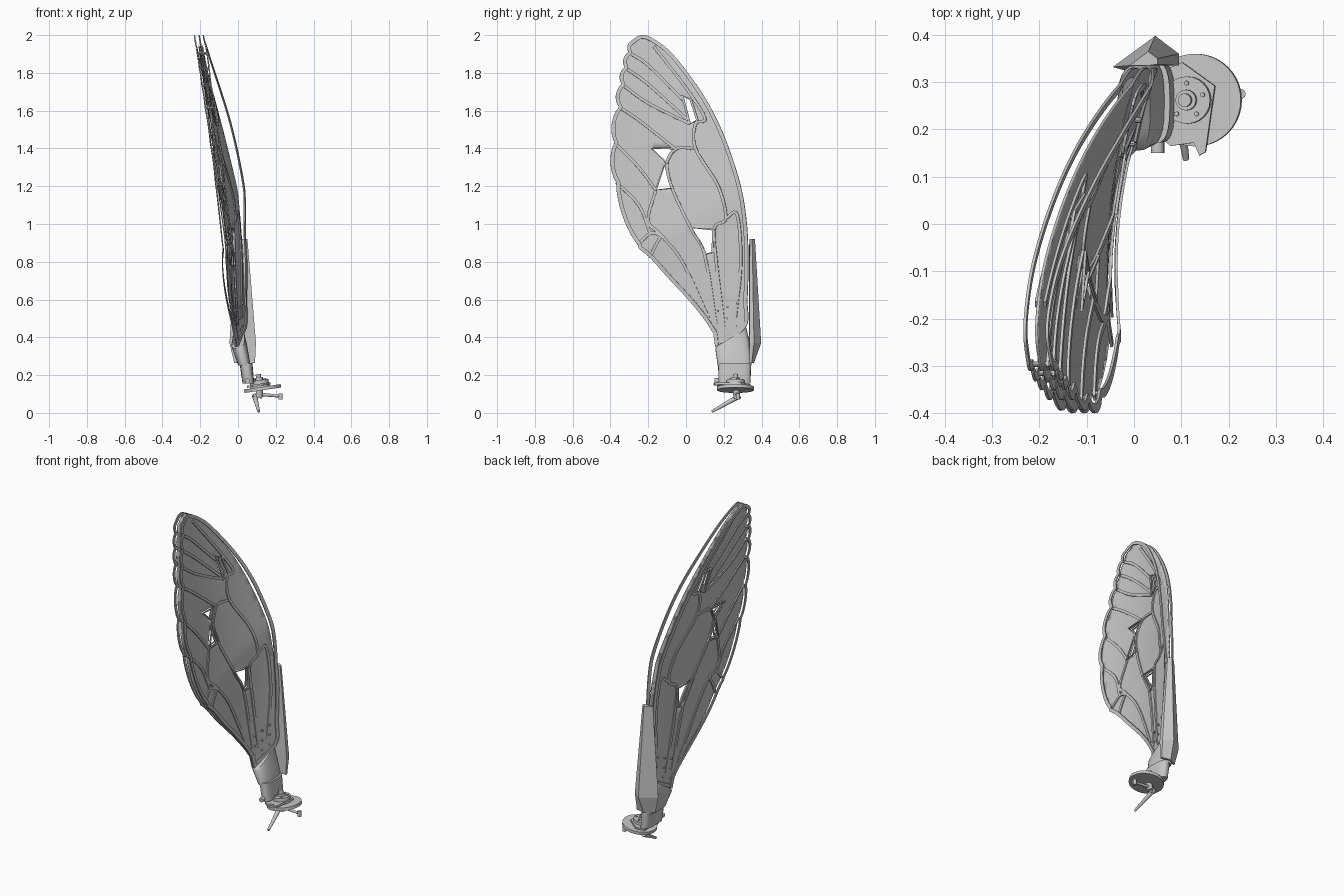
import bpy, bmesh, math
from mathutils import Vector, Matrix
from mathutils.geometry import delaunay_2d_cdt

cube = bpy.data.objects.get("Cube")
if cube:
    bpy.data.objects.remove(cube, do_unlink=True)

grey = bpy.data.materials.new("plain_grey")
grey.use_nodes = True
shade = (0.57, 0.57, 0.57, 1)
grey.diffuse_color = shade
grey.node_tree.nodes["Principled BSDF"].inputs["Base Color"].default_value = shade


def make(name, verts, faces, thick=0, smooth=False):
    """Mesh object from points and faces, optionally given a thickness."""
    mesh = bpy.data.meshes.new(name)
    mesh.from_pydata([tuple(v) for v in verts], [], faces)
    bm = bmesh.new()
    bm.from_mesh(mesh)
    bmesh.ops.recalc_face_normals(bm, faces=bm.faces[:])
    bm.to_mesh(mesh)
    bm.free()
    mesh.materials.append(grey)
    obj = bpy.data.objects.new(name, mesh)
    bpy.context.collection.objects.link(obj)
    if thick:
        mod = obj.modifiers.new("thickness", "SOLIDIFY")
        mod.thickness, mod.offset = thick, 0
    if smooth:
        bpy.ops.object.select_all(action="DESELECT")
        obj.select_set(True)
        bpy.context.view_layer.objects.active = obj
        bpy.ops.object.shade_smooth_by_angle(angle=math.radians(35))
    return obj


def loft(name, rings, smooth=False):
    """Closed solid through rings with equal point counts."""
    n = len(rings[0])
    faces = [(r * n + i, r * n + (i + 1) % n, (r + 1) * n + (i + 1) % n, (r + 1) * n + i)
             for r in range(len(rings) - 1) for i in range(n)]
    last = (len(rings) - 1) * n
    faces += [tuple(range(n)), tuple(range(last, last + n))]
    return make(name, [p for ring in rings for p in ring], faces, smooth=smooth)


def rod(name, start, end, r1, r2=None, sides=16):
    """Cylinder or cone between two points."""
    a, b = Vector(start), Vector(end)
    turn = (b - a).to_track_quat("Z", "Y")
    circle = [Vector((math.cos(t), math.sin(t), 0))
              for t in (math.tau * i / sides for i in range(sides))]
    return loft(name, [[c + turn @ (p * r) for p in circle]
                       for c, r in ((a, r1), (b, r2 or r1))], smooth=True)


def spline(points, steps=6):
    """Smooth open path through 2D points."""
    p = [Vector(q) for q in points]
    p = [p[0] * 2 - p[1]] + p + [p[-1] * 2 - p[-2]]
    out = []
    for a, b, c, d in zip(p, p[1:], p[2:], p[3:]):
        for i in range(steps):
            t = i / steps
            out.append(0.5 * (2 * b + (c - a) * t + (2 * a - 5 * b + 4 * c - d) * t * t
                              + (3 * b - a - 3 * c + d) * t ** 3))
    return out + [p[-2]]


def clamp(v):
    return max(0, min(1, v))


def surf(p, off=0.0):
    """Place a wing point (y, z) on the leaning, cambered wing surface."""
    y, z = p
    root = clamp((1 + 0.6 * y - z) / (0.6 + 0.6 * y))
    spread = max(0.3, clamp((z - 0.3) / 0.5))
    return Vector((0.08 + 0.15 * y + 0.35 * y * y - 0.135 * z - 0.07 * root + off * spread, y, z))


def bowed(p):
    """Offset of the left rim, which bows away along the leading edge."""
    lead = 0.33 - 0.55 * (p.y - 1) ** 2
    near = clamp(1 - (lead - p.x) / 0.35)
    return 0.022 + 0.032 * near * math.sin(math.pi * clamp((p.y - 0.95) / 1.05))


def inside(p, poly):
    hit = False
    for a, b in zip(poly, poly[1:] + poly[:1]):
        if (a.y > p.y) != (b.y > p.y) and p.x < (b.x - a.x) * (p.y - a.y) / (b.y - a.y) + a.x:
            hit = not hit
    return hit


def ribbon(name, path, lo, hi, off, closed=False):
    """Flat strip along a path; off gives its distance from the membrane."""
    n, verts = len(path), []
    for i, p in enumerate(path):
        before = path[i - 1] if i or closed else p
        after = path[(i + 1) % n] if closed or i < n - 1 else p
        d = (after - before).normalized()
        side = Vector((-d.y, d.x))
        verts += [surf(p + side * lo, off(p)), surf(p + side * hi, off(p))]
    faces = []
    for i in range(n if closed else n - 1):
        j = (i + 1) % n
        faces.append((2 * i, 2 * j, 2 * j + 1, 2 * i + 1))
    return make(name, verts, faces, 0.006)


# Wing outline: leading edge, scalloped trailing edge, lower edge
outline = spline([(.155, .35), (.315, .45), (.325, .6), (.33, .8), (.322, 1), (.29, 1.2), (.22, 1.42),
                  (.14, 1.6), (.04, 1.76), (-.08, 1.91), (-.18, 1.985), (-.24, 2), (-.29, 1.97)])
notches = [Vector(q) for q in ((-.29, 1.97), (-.305, 1.91), (-.325, 1.83), (-.34, 1.74),
                               (-.355, 1.62), (-.378, 1.43), (-.368, 1.22), (-.255, .89))]
for a, b in zip(notches, notches[1:]):
    d = b - a
    out = Vector((d.y, -d.x)).normalized()
    bulge = min(0.027, d.length * 0.2)
    outline += [a.lerp(b, t / 8) + out * bulge * math.sin(math.pi * t / 8) ** 0.7 for t in range(1, 8)]
    outline.append(b)
outline += spline([(-.25, .87), (-.19, .82), (-.1, .72), (.02, .59), (.1, .49), (.145, .42)])

# Openings through all layers
holes = [[Vector(q) for q in h] for h in (
    [(-.02, 1.68), (.025, 1.66), (.06, 1.55), (.02, 1.53)],
    [(-.18, 1.4), (-.06, 1.4), (-.1, 1.32)],
    [(-.115, 1.31), (-.07, 1.19), (-.16, 1.18)],
    [(.025, .98), (.145, .97), (.14, .85), (.105, .84)])]

# Membrane sheet
loops = [outline] + holes
points, edges = [], []
for loop in loops:
    base, n = len(points), len(loop)
    points += loop
    edges += [(base + i, base + (i + 1) % n) for i in range(n)]
for i in range(-12, 12):
    for j in range(10, 58):
        p = Vector((i * 0.035, j * 0.035))
        if inside(p, outline) and not any(inside(p, h) for h in holes):
            points.append(p)
flat, _, tris, *_ = delaunay_2d_cdt(points, edges, [], 0, 1e-5)
kept = []
for t in tris:
    mid = sum((flat[i] for i in t), Vector((0, 0))) / 3
    if inside(mid, outline) and not any(inside(mid, h) for h in holes):
        kept.append(tuple(t))
make("membrane", [surf(p) for p in flat], kept, 0.006, smooth=True)

# Floating rims on both sides, with veins and opening borders close to the membrane
veins = [
    [(.2, .46), (.16, .8), (.15, .98), (.21, 1.03), (.17, 1.2), (.05, 1.4), (.05, 1.53),
     (.1, 1.56), (.0, 1.72), (-.17, 1.94)],
    [(.16, .46), (.1, .83), (.03, .97), (-.07, 1.18), (-.1, 1.32), (-.05, 1.4), (.04, 1.4)],
    [(.26, .5), (.29, .8), (.27, 1.05), (.21, 1.03)],
    [(-.305, 1.91), (-.2, 1.84), (-.02, 1.66)],
    [(-.325, 1.83), (-.2, 1.74), (.01, 1.55)],
    [(-.34, 1.74), (-.2, 1.64), (.02, 1.53)],
    [(-.355, 1.62), (-.25, 1.55), (-.06, 1.4)],
    [(-.378, 1.43), (-.25, 1.3), (-.16, 1.18)],
    [(-.368, 1.22), (-.25, 1.1), (-.19, .95)],
    [(-.16, 1.18), (-.2, 1.02), (-.13, .94), (-.02, .8), (.12, .5)],
    [(-.255, .89), (-.19, .95), (-.13, .94)],
    [(-.19, .82), (-.17, .87), (-.13, .94)]]
ribbon("left_rim", outline, 0, 0.02, bowed, closed=True)
ribbon("right_rim", outline, 0, 0.02, lambda p: -0.025, closed=True)
for label, sign in (("left", 1), ("right", -1)):
    for k, h in enumerate(holes):
        ribbon(f"{label}_opening_border_{k}", h, -0.006, 0.006, lambda p: sign * 0.014, closed=True)
    for k, v in enumerate(veins):
        ribbon(f"{label}_vein_{k}", spline(v), -0.008, 0.008, lambda p: sign * 0.009)

# Rivets at the wing root and spacer pins where veins meet the rims
for k, p in enumerate([(.17 + .05 * i, .42 + .06 * j + .02 * i) for i in range(3) for j in range(3)]):
    rod(f"root_rivet_{k}", surf(p, -0.03), surf(p, 0.03), 0.006, sides=8)
for k, v in enumerate(veins[3:9]):
    p = Vector(v[0]).lerp(Vector(v[1]), 0.08)
    rod(f"spacer_pin_{k}", surf(p, -0.026), surf(p, 0.024), 0.006, sides=8)


# Root sleeve and collar
def oval(x, y, z, rx, ry, tilt=0.0):
    ring = []
    for i in range(24):
        c, s = math.cos(math.tau * i / 24), math.sin(math.tau * i / 24)
        c, s = (math.copysign(abs(v) ** 0.7, v) for v in (c, s))
        ring.append((x + rx * c, y + ry * s, z + tilt * s))
    return ring


loft("root_sleeve", [oval(.034, .258, .25, .033, .09), oval(.006, .245, .36, .041, .09, .02),
                     oval(.004, .24, .4, .03, .08, .05)], smooth=True)
loft("root_collar", [oval(.055, .257, .155, .031, .085), oval(.042, .257, .265, .034, .087)], smooth=True)
rod("collar_pin", (.05, .15, .17), (.05, .18, .17), .014)

# Folded cover behind the leading edge
sections = [[(-.02, .325), (.035, .36), (.09, .348), (.09, .335), (.035, .335)],
            [(-.045, .332), (.045, .398), (.095, .36), (.095, .335), (.035, .335)],
            [(-.01, .335), (.03, .365), (.05, .35), (.05, .338), (.03, .335)]]
loft("edge_cover", [[(x, y, z) for x, y in ring] for ring, z in zip(sections, (.265, .37, .92))])

# Tilted turning disc with mounting plate, hub and bolts
pivot = Vector((.13, .262, .13))
tilt = Matrix.Rotation(-0.15, 3, "Y")


def on_disc(x, y, h):
    return pivot + tilt @ Vector((x, y, h))


rod("turning_disc", on_disc(0, 0, -.01), on_disc(0, 0, .008), .098, sides=40)
plate = [(-.08, -.07), (-.07, .06), (-.025, .08), (.045, .03), (.025, -.11),
         (.012, -.117), (.0, -.09), (-.05, -.097)]
loft("mounting_plate", [[on_disc(x, y, h) for x, y in plate] for h in (.015, .026)])
rod("hub_base", on_disc(-.012, 0, .008), on_disc(-.012, 0, .045), .05, sides=24)
rod("hub", on_disc(-.012, 0, .04), on_disc(-.012, 0, .06), .022)
rod("hub_tip", on_disc(-.012, 0, .06), on_disc(-.012, 0, .078), .014)
for k in range(5):
    a = math.tau * k / 5 + math.pi / 2
    x, y = -.012 + .036 * math.cos(a), .036 * math.sin(a)
    rod(f"hub_bolt_{k}", on_disc(x, y, .04), on_disc(x, y, .052), .005, sides=8)

# Control arms under the disc
rod("arm_hub", (.11, .27, .08), (.115, .265, .125), .018)
rod("side_arm", (.1, .27, .1), (.22, .275, .088), .01, .007)
rod("side_arm_knob", (.225, .275, .07), (.225, .275, .103), .011)
rod("lower_arm", (.088, .285, .09), (.11, .137, .007), .014, .007)
rod("lower_arm_knob", (.08, .27, .083), (.105, .27, .083), .014)
